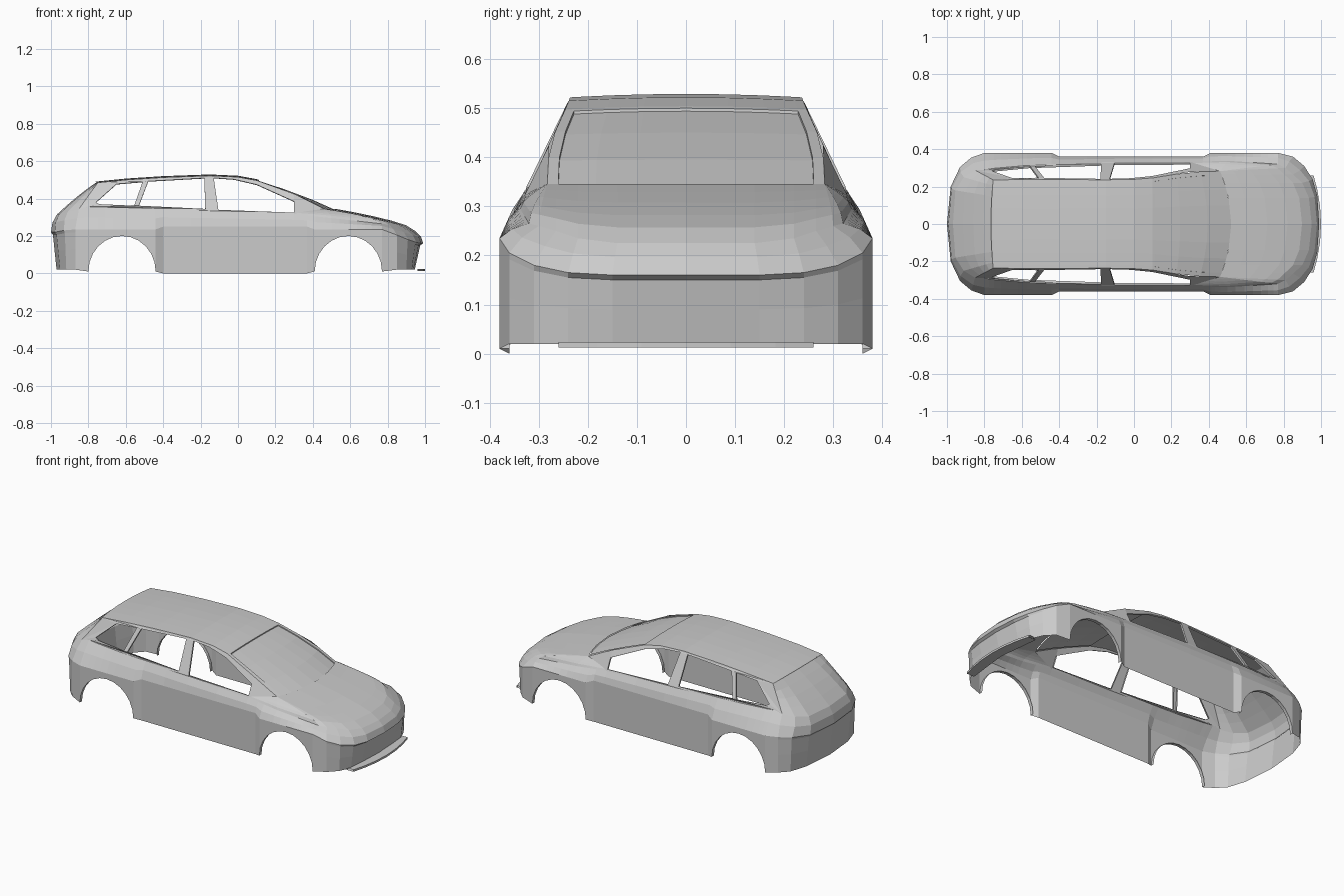
import bpy, bmesh, math
from mathutils import Vector
from mathutils.geometry import tessellate_polygon

if "Cube" in bpy.data.objects:
    bpy.data.objects.remove(bpy.data.objects["Cube"])


def table(x, pts):
    """Piecewise linear lookup in ascending (x, value) pairs."""
    if x <= pts[0][0]:
        return pts[0][1]
    for (a, va), (b, vb) in zip(pts, pts[1:]):
        if x <= b:
            return va + (vb - va) * (x - a) / (b - a)
    return pts[-1][1]


def finish(name, verts, faces):
    """Half-body mesh, welded and mirrored across y."""
    me = bpy.data.meshes.new(name)
    me.from_pydata([tuple(v) for v in verts], [], faces)
    bm = bmesh.new()
    bm.from_mesh(me)
    bmesh.ops.remove_doubles(bm, verts=bm.verts, dist=0.0005)
    bmesh.ops.recalc_face_normals(bm, faces=bm.faces)
    bm.to_mesh(me)
    bm.free()
    ob = bpy.data.objects.new(name, me)
    bpy.context.collection.objects.link(ob)
    mir = ob.modifiers.new("mirror", 'MIRROR')
    mir.use_axis = (False, True, False)
    return ob


def grid(name, rows):
    n = len(rows[0])
    verts = [p for r in rows for p in r]
    faces = [(i * n + j, i * n + j + 1, (i + 1) * n + j + 1, (i + 1) * n + j)
             for i in range(len(rows) - 1) for j in range(n - 1)]
    return finish(name, verts, faces)


# Sloped glasshouse side and roof rail
BELT_Y = [(-.85, .29), (-.75, .305), (-.55, .32), (-.1, .325), (.3, .32), (.46, .285)]
RAIL = [(-.75, .485), (-.6, .5), (-.4, .513), (-.15, .522), (0, .515),
        (.1, .497), (.3, .425), (.46, .345)]
BELT_Z = [(-.85, .345), (-.8, .356), (-.55, .35), (-.1, .33), (.3, .315), (.41, .305), (.77, .265)]


def side(x, z):
    return table(x, BELT_Y) - (z - .34) * .486


def rail(x):
    z = table(x, RAIL)
    return Vector((x, side(x, z), z))


CORNER = rail(.46)

# Columns around the lower body: waist point, shoulder point, bottom z, end inset
cols = []
for wx, wy, wz, sx, sy, sz, ins in [
        (.99, 0, .16, .95, 0, .225, .045), (.98, .15, .16, .935, .14, .225, .042),
        (.955, .24, .165, .90, .22, .235, .025), (.91, .31, .18, .85, .265, .25, .01),
        (.85, .36, .205, .81, .30, .26, 0)]:
    cols.append((Vector((wx, wy, wz)), Vector((sx, sy, sz)), .02, ins))


def side_column(x, y, wz, bottom):
    sz = table(x, BELT_Z)
    sy = side(x, sz) if x <= .3 else table(x, [(.3, .332), (.5, .338), (.77, .32)])
    cols.append((Vector((x, y, wz)), Vector((x, sy, sz)), bottom, 0))


def arch(cx):
    start = len(cols)
    for i in range(13):
        a = math.pi * i / 12
        side_column(cx + .18 * math.cos(a), .38, .235, .01 + .19 * math.sin(a))
    return range(start, len(cols))


front_arch = arch(.59)
for x in (.37, .3, .1, -.1, -.25, -.40):
    side_column(x, .36, .25, 0)
rear_arch = arch(-.62)
rear_start = len(cols)
for wx, wy, wz, sx, sy, sz, ins in [
        (-.87, .355, .235, -.85, side(-.85, .345), .345, 0),
        (-.93, .305, .23, -.91, .25, .33, -.012),
        (-.98, .2, .22, -.955, .18, .318, -.028), (-1, 0, .22, -.968, 0, .315, -.03)]:
    cols.append((Vector((wx, wy, wz)), Vector((sx, sy, sz)), .02, ins))

# Lower body: bumpers, fenders and doors in one band
rows = []
for w, s, b, ins in cols:
    row = []
    for t in (0, .5, .93):
        row.append(Vector((w.x - ins * (1 - .7 * t), w.y, b + (w.z - b) * t)))
    mid = (w + s) / 2 + Vector((math.copysign(.008, w.x) if ins else 0, 0 if ins else .004, .004))
    rows.append(row + [w, mid, s])
grid("lower_body", rows)

# Wheel arch lips
for name, rng in (("front_arch_lip", front_arch), ("rear_arch_lip", rear_arch)):
    grid(name, [[rows[i][0], rows[i][0] - Vector((0, .02, 0))] for i in rng])

# Front splitter lip
grid("front_lip", [[Vector((.94 - .03 * f, .26 * f, .024)), Vector((1 - .04 * f * f, .26 * f, .024)),
                    Vector((1 - .04 * f * f, .26 * f, .012)), Vector((.94 - .03 * f, .26 * f, .012))]
                   for f in (0, .35, .7, 1)])

# Hood and fender tops, fanned from the shoulder to the windscreen base
hood = []
for i, (w, s, b, ins) in enumerate(cols):
    if s.x < .29:
        break
    base = Vector((.52 - .06 * (s.y / CORNER.y) ** 2, s.y, .345)) if i < 4 else CORNER
    row = []
    for t in (0, .12, .3, .55, .8, 1):
        p = s.lerp(base, t)
        p.z = s.z + (base.z - s.z) * t ** .62
        row.append(p)
    hood.append(row)
grid("hood", hood)

# Windscreen with recessed glass
screen = []
for t in (0, .03, .031, .35, .7, 1):
    r = rail(.1 + .36 * t)
    c = Vector((.1 + .42 * t, 0, r.z + .007 * (1 - t)))
    row = []
    for f in (0, .35, .65, .92, .921, 1):
        p = r.lerp(c, 1 - f * f)
        p.y = r.y * f
        if t > .0305 and f < .9205:
            p.z -= .006
        row.append(p)
    screen.append(row)
grid("windscreen", screen)

# Roof with a small rear overhang
roof = []
for x in (-.765, -.75, -.6, -.4, -.25, -.15, -.05, 0, .1):
    r = rail(max(x, -.75))
    roof.append([Vector((x + (.012 * f * f if x < -.74 else 0) * (x < -.76), r.y * f,
                         r.z + .007 * (1 - f * f))) for f in (0, .35, .65, .92, 1)])
grid("roof", roof)

# Tailgate from roof edge to rear shoulder
gate = []
edge = rail(-.75)
for w, s, b, ins in cols[rear_start:]:
    g = s.y / cols[rear_start][1].y
    top = Vector((-.75, edge.y * g, edge.z + .007 * (1 - g * g)))
    gate.append([s.lerp(top, t) + Vector((0, 0, .03 * t * (1 - t) * (1 - g ** 4)))
                 for t in (0, .25, .5, .75, 1)])
grid("tailgate", gate)

# Side window frames: outline with three openings
belt = [(s.x, s.z) for w, s, b, ins in cols[:rear_start + 1] if s.x < .31]
outline = [(.46, .345)] + belt + RAIL[:-1]
windows = [
    [(-.76, .38), (-.65, .478), (-.51, .49), (-.555, .362), (-.74, .37)],
    [(-.53, .362), (-.48, .493), (-.18, .51), (-.175, .345)],
    [(-.13, .511), (-.105, .34), (.3, .325), (.3, .385), (.1, .475), (-.02, .503)]]
loops = [[Vector((x, z, 0)) for x, z in lp] for lp in [outline] + windows]
flat = [v for lp in loops for v in lp]
finish("side_window_frame", [(v.x, side(v.x, v.y), v.y) for v in flat],
       [tuple(t) for t in tessellate_polygon(loops)])

# Window reveals giving the openings a little depth
for name, lp in zip(("quarter_reveal", "rear_door_reveal", "front_door_reveal"), windows):
    ring = lp + lp[:1]
    grid(name, [[Vector((x, side(x, z), z)), Vector((x, side(x, z) - .01, z - .003))] for x, z in ring])
